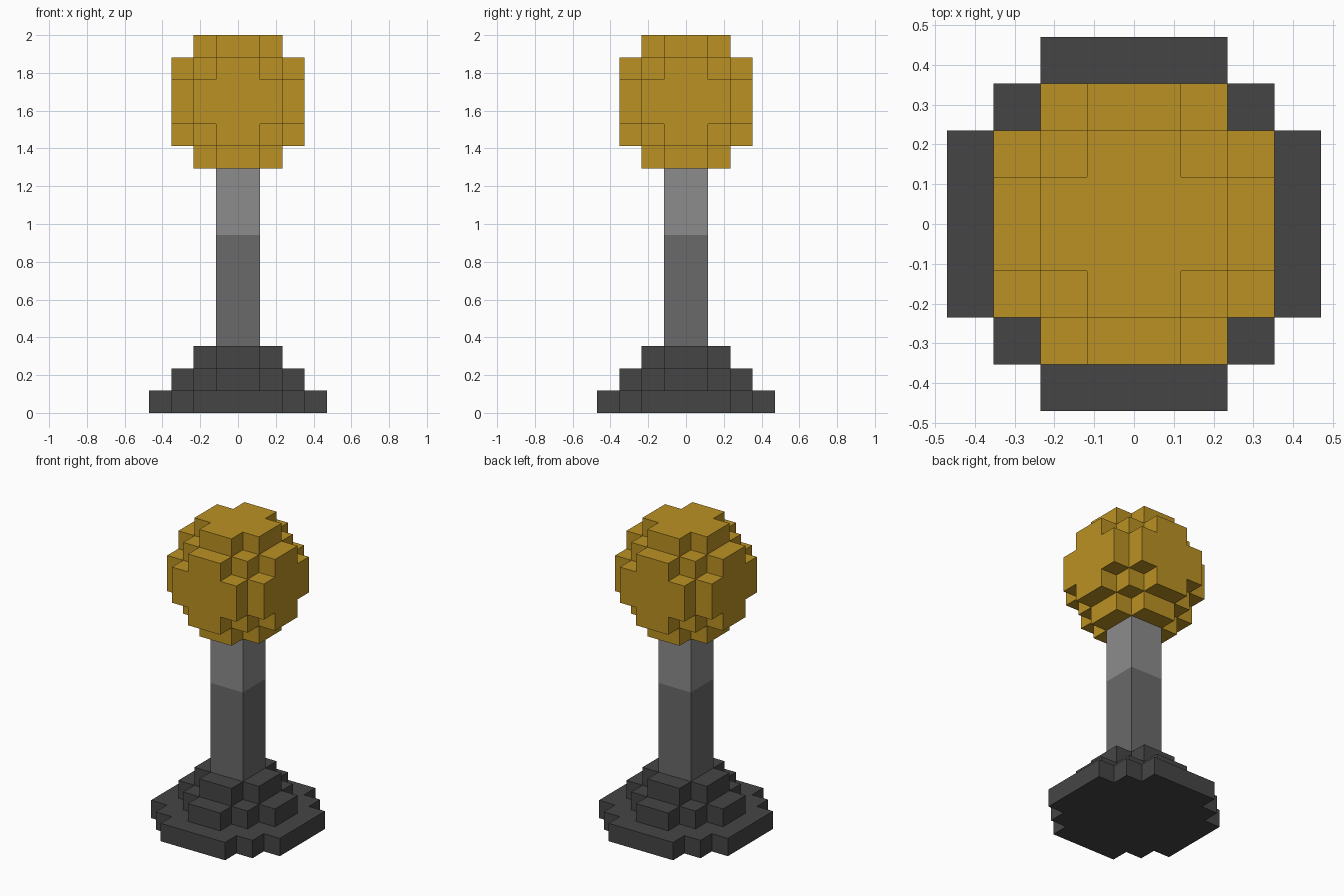
import bpy, bmesh
from mathutils import Vector

if "Cube" in bpy.data.objects:
    bpy.data.objects.remove(bpy.data.objects["Cube"])

U = 2 / 17  # edge of one cube


def material(name, rgb):
    m = bpy.data.materials.new(name)
    lin = [((c / 255 + 0.055) / 1.055) ** 2.4 for c in rgb]
    m.diffuse_color = (*lin, 1)
    m.use_nodes = True
    m.node_tree.nodes["Principled BSDF"].inputs["Base Color"].default_value = m.diffuse_color
    return m


gold = material("gold", (187, 145, 35))
light_grey = material("light grey", (140, 140, 140))
mid_grey = material("mid grey", (106, 106, 106))
dark_grey = material("dark grey", (69, 69, 69))


def make_object(name, bm, mats):
    mesh = bpy.data.meshes.new(name)
    bm.to_mesh(mesh)
    bm.free()
    for m in mats:
        mesh.materials.append(m)
    obj = bpy.data.objects.new(name, mesh)
    bpy.context.collection.objects.link(obj)
    return obj


def block_cells(hx, hy, z0, z1):
    """Unit cells of a box centred on the z axis."""
    return {(x, y, z) for x in range(-hx, hx) for y in range(-hy, hy)
            for z in range(z0, z1)}


def stepped_solid(name, cells, mat):
    """Outer skin of a set of unit cells, with coplanar faces merged."""
    bm = bmesh.new()
    for cell in cells:
        centre = Vector(cell) + Vector((0.5, 0.5, 0.5))
        for axis in range(3):
            for sign in (-1, 1):
                n = Vector((0, 0, 0))
                n[axis] = sign
                if tuple(int(c + d) for c, d in zip(cell, n)) in cells:
                    continue
                a = Vector((0, 0, 0))
                a[(axis + 1) % 3] = 0.5
                b = n.cross(a)
                mid = centre + n * 0.5
                bm.faces.new([bm.verts.new((mid + p) * U)
                              for p in (-a - b, a - b, a + b, b - a)])
    bmesh.ops.remove_doubles(bm, verts=bm.verts, dist=U * 0.01)
    bmesh.ops.dissolve_limit(bm, angle_limit=0.01, verts=bm.verts, edges=bm.edges)
    return make_object(name, bm, [mat])


# Stepped round base: each layer is a union of centred blocks
base = set()
for z, sizes in enumerate([((4, 2), (3, 3), (2, 4)),
                           ((3, 1), (2, 2), (1, 3)),
                           ((2, 1), (1, 2))]):
    for hx, hy in sizes:
        base |= block_cells(hx, hy, z, z + 1)
stepped_solid("base", base, dark_grey)

# Square post, lighter in its upper part
bm = bmesh.new()
rings = [[bm.verts.new((x * U, y * U, z * U))
          for x, y in ((-1, -1), (1, -1), (1, 1), (-1, 1))] for z in (3, 8, 11)]
for i in range(2):
    for k in range(4):
        j = (k + 1) % 4
        f = bm.faces.new((rings[i][k], rings[i][j], rings[i + 1][j], rings[i + 1][k]))
        f.material_index = i
make_object("post", bm, [mid_grey, light_grey])

# Round knob: blocks of three proportions in every orientation, plus a core
knob = block_cells(2, 2, 12, 16)
for hx, hy, hz in ((3, 2, 1), (3, 1, 2), (2, 3, 1), (1, 3, 2), (2, 1, 3), (1, 2, 3)):
    knob |= block_cells(hx, hy, 14 - hz, 14 + hz)
stepped_solid("knob", knob, gold)
